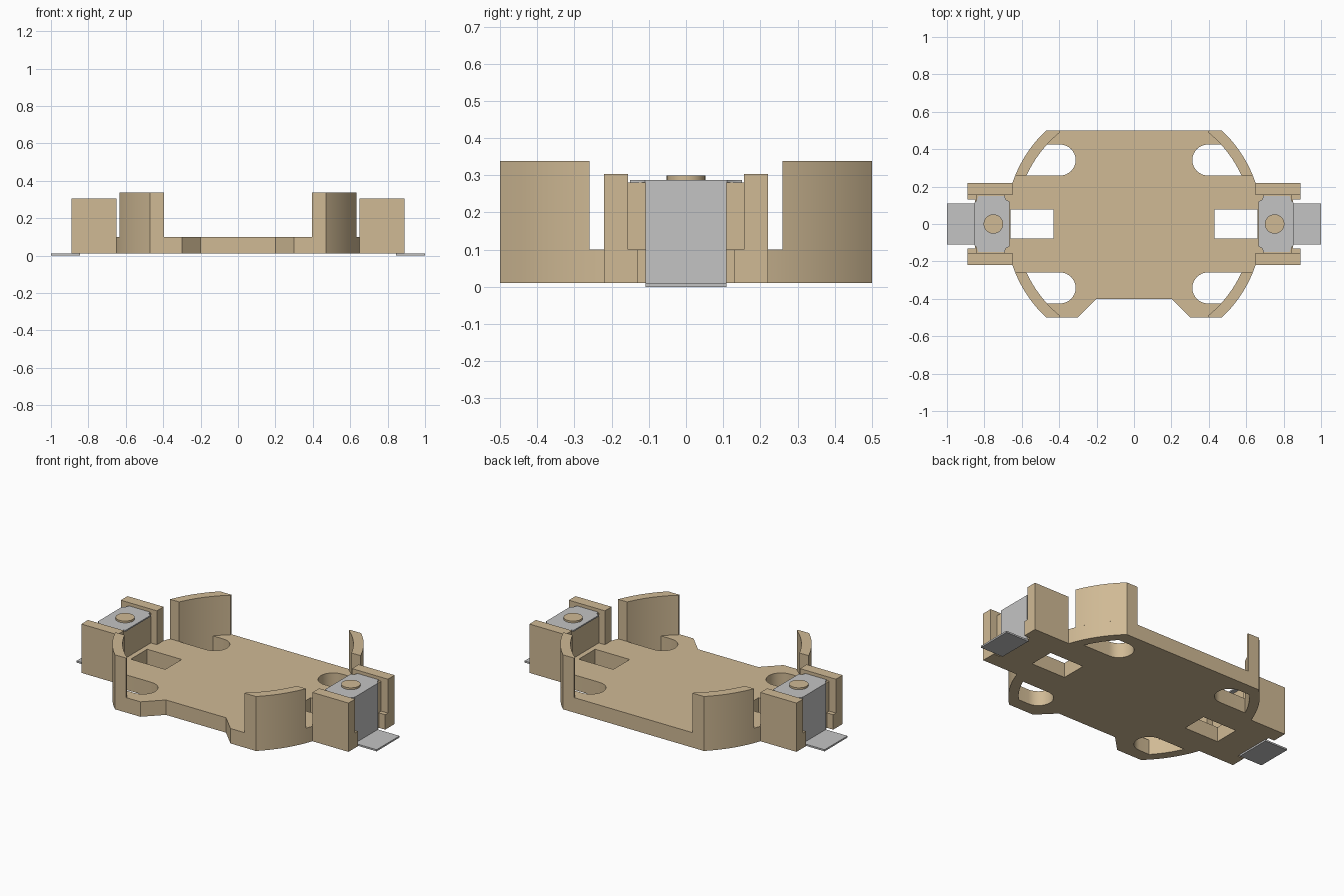
import bpy, bmesh, math

if "Cube" in bpy.data.objects:
    bpy.data.objects.remove(bpy.data.objects["Cube"], do_unlink=True)


def material(name, color):
    m = bpy.data.materials.new(name)
    m.use_nodes = True
    m.diffuse_color = (*color, 1)
    m.node_tree.nodes["Principled BSDF"].inputs["Base Color"].default_value = (*color, 1)
    return m


TAN = material("tan plastic", (0.63, 0.49, 0.30))
METAL = material("grey metal", (0.55, 0.55, 0.55))


def prism(name, loops, z0, z1, mat):
    """Extrude a closed outline, with optional hole loops, from z0 to z1."""
    cu = bpy.data.curves.new(name, 'CURVE')
    cu.dimensions = '2D'
    cu.fill_mode = 'BOTH'
    cu.extrude = (z1 - z0) / 2
    for pts in loops:
        sp = cu.splines.new('POLY')
        sp.points.add(len(pts) - 1)
        for p, (x, y) in zip(sp.points, pts):
            p.co = (x, y, 0, 1)
        sp.use_cyclic_u = True
    tmp = bpy.data.objects.new(name + "_outline", cu)
    bpy.context.collection.objects.link(tmp)
    deps = bpy.context.evaluated_depsgraph_get()
    me = bpy.data.meshes.new_from_object(tmp.evaluated_get(deps))
    bpy.data.objects.remove(tmp, do_unlink=True)
    bpy.data.curves.remove(cu)
    # Weld caps to sides and tidy the flat faces
    bm = bmesh.new()
    bm.from_mesh(me)
    bmesh.ops.remove_doubles(bm, verts=bm.verts, dist=1e-5)
    bmesh.ops.recalc_face_normals(bm, faces=bm.faces)
    bmesh.ops.translate(bm, verts=bm.verts, vec=(0, 0, (z0 + z1) / 2))
    bm.to_mesh(me)
    bm.free()
    me.name = name
    me.materials.clear()
    me.materials.append(mat)
    ob = bpy.data.objects.new(name, me)
    bpy.context.collection.objects.link(ob)
    bpy.ops.object.select_all(action='DESELECT')
    ob.select_set(True)
    bpy.context.view_layer.objects.active = ob
    bpy.ops.object.shade_smooth_by_angle(angle=math.radians(30))
    return ob


def box(name, x0, x1, y0, y1, z0, z1, mat):
    return prism(name, [[(x0, y0), (x1, y0), (x1, y1), (x0, y1)]], z0, z1, mat)


def arc(cx, cy, r, a0, a1, n=16):
    return [(cx + r * math.cos(a0 + (a1 - a0) * i / n),
             cy + r * math.sin(a0 + (a1 - a0) * i / n)) for i in range(n + 1)]


def flip(pts, sx, sy):
    return [(x * sx, y * sy) for x, y in pts]


R_OUT, R_IN = 0.686, 0.63
BASE, FLOOR = 0.01, 0.10
a_low, a_high = math.asin(0.22 / R_OUT), math.asin(0.5 / R_OUT)
SIDES = ((1, "left"), (-1, "right"))

# Base plate outline: curved corners, clip tabs at both ends, front notch
half = ([(0.20, -0.40), (0.30, -0.50)]
        + arc(0, 0, R_OUT, -a_high, -a_low)
        + [(0.89, -0.22), (0.89, -0.13), (0.85, -0.13),
           (0.85, 0.13), (0.89, 0.13), (0.89, 0.22)]
        + arc(0, 0, R_OUT, a_low, a_high))
outline = half + flip(half, -1, 1)[::-1]

# Holes: rounded slot per corner, rectangular window per end
slot = (arc(0.395, 0.342, 0.083, math.pi / 2, math.pi * 1.5)
        + arc(0, 0, R_IN, math.asin(0.259 / R_IN), math.asin(0.425 / R_IN)))
window = [(0.43, -0.078), (0.66, -0.078), (0.66, 0.078), (0.43, 0.078)]
holes = [flip(slot, sx, sy) for sx in (1, -1) for sy in (1, -1)]
holes += [flip(window, s, 1) for s in (1, -1)]
prism("base_plate", [outline] + holes, BASE, FLOOR, TAN)

# Curved retaining walls at the four corners
wall = (arc(0, 0, R_OUT, a_high, math.asin(0.26 / R_OUT))
        + arc(0, 0, R_IN, math.asin(0.26 / R_IN), math.asin(0.491 / R_IN))
        + [(0.395, 0.50)])
for sx, side in SIDES:
    for sy, end in ((1, "back"), (-1, "front")):
        prism(f"{end}_{side}_corner_wall", [flip(wall, sx, sy)], FLOOR, 0.338, TAN)
        # Upright cheek beside the contact clip
        box(f"{end}_{side}_clip_cheek", sx * 0.65, sx * 0.89,
            sy * 0.156, sy * 0.22, FLOOR, 0.304, TAN)

# Contact clips, each folded over a block
edge = [(0.665, 0.12), (0.685, 0.13), (0.692, 0.15), (0.832, 0.15),
        (0.838, 0.13), (0.855, 0.11)]
clip_top = edge + flip(edge, 1, -1)[::-1]
for s, side in SIDES:
    box(f"{side}_clip_block", s * 0.69, s * 0.845, -0.156, 0.156, FLOOR, 0.28, TAN)
    prism(f"{side}_clip_top", [flip(clip_top, s, 1)], 0.28, 0.288, METAL)
    box(f"{side}_clip_face", s * 0.845, s * 0.855, -0.109, 0.109, BASE, 0.28, METAL)
    box(f"{side}_solder_foot", s * 0.845, s * 1.0, -0.109, 0.109, 0, BASE, METAL)
    prism(f"{side}_clip_stud", [arc(s * 0.752, 0, 0.052, 0, math.tau * 31 / 32, 31)],
          0.288, 0.299, TAN)
